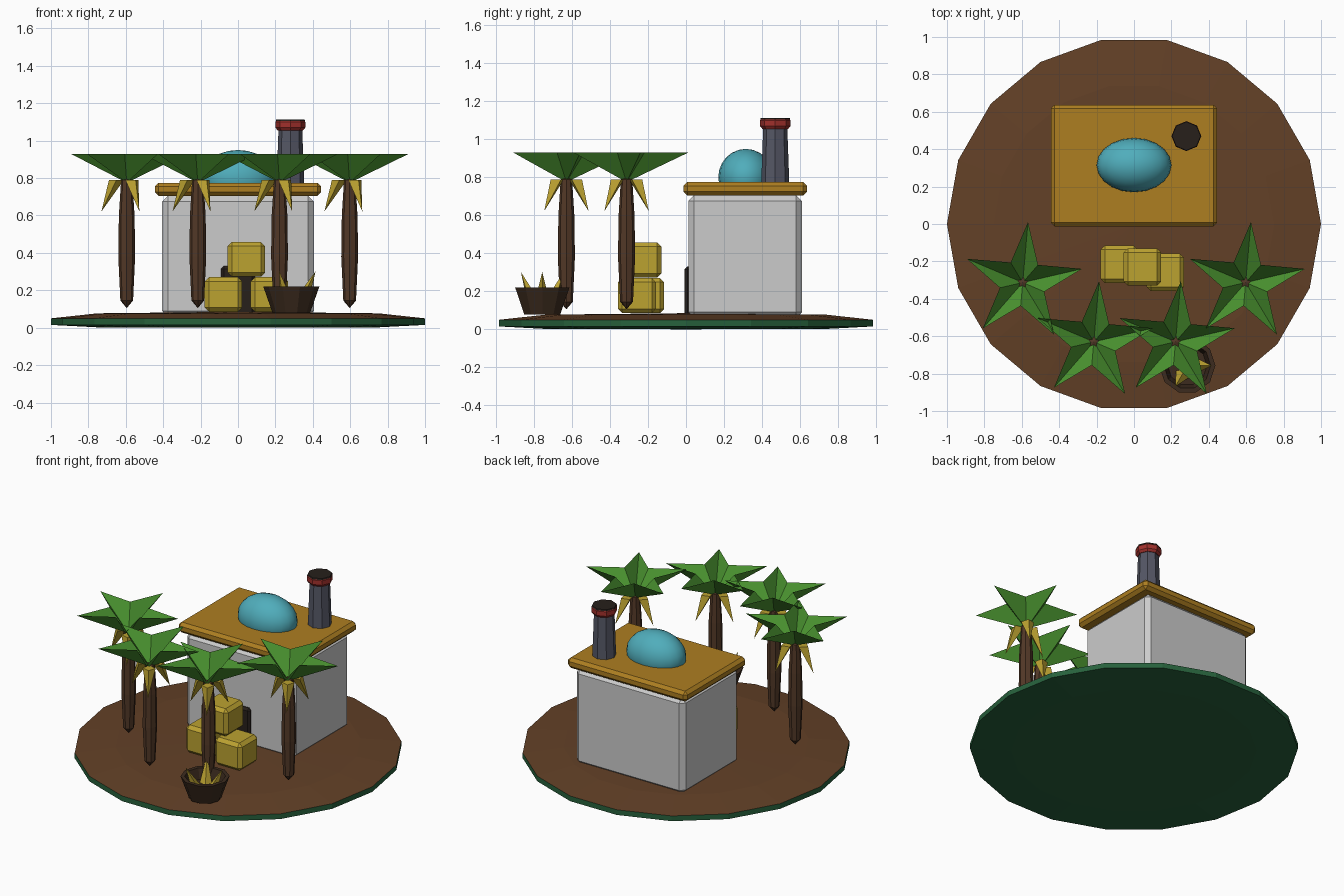
import bpy, bmesh
from math import sin, cos, radians, pi
from mathutils import Vector

if "Cube" in bpy.data.objects:
    bpy.data.objects.remove(bpy.data.objects["Cube"])

MATS = {}
COLORS = {
    "soil": (.125, .052, .02), "grass": (.02, .12, .045), "gold": (.42, .21, .015),
    "teal": (.08, .42, .50), "leaf": (.07, .30, .03), "bark": (.085, .04, .02),
    "yellow": (.50, .36, .03), "slate": (.09, .095, .13), "red": (.36, .03, .025),
    "dark": (.02, .014, .011), "pot": (.045, .024, .013),
}


def finish(name, bm, color=None, loc=(0, 0, 0)):
    bmesh.ops.recalc_face_normals(bm, faces=bm.faces)
    me = bpy.data.meshes.new(name)
    bm.to_mesh(me)
    bm.free()
    ob = bpy.data.objects.new(name, me)
    ob.location = loc
    bpy.context.collection.objects.link(ob)
    if color:
        if color not in MATS:
            MATS[color] = bpy.data.materials.new(color)
            MATS[color].diffuse_color = (*COLORS[color], 1)
        me.materials.append(MATS[color])
    return ob


def box(name, lo, hi, color=None, bevel=.02):
    bm = bmesh.new()
    bmesh.ops.create_cube(bm, size=1)
    for v in bm.verts:
        v.co = [l + (h - l) * (c + .5) for l, h, c in zip(lo, hi, v.co)]
    bmesh.ops.bevel(bm, geom=bm.edges[:], offset=bevel, segments=1, affect='EDGES')
    return finish(name, bm, color)


def lathe(name, profile, sides, color, loc=(0, 0, 0)):
    """Spin (radius, z) points around z; a zero radius closes to a point."""
    bm = bmesh.new()
    rings = []
    for r, z in profile:
        n = sides if r > 0 else 1
        rings.append([bm.verts.new((r * cos(2 * pi * i / sides), r * sin(2 * pi * i / sides), z))
                      for i in range(n)])
    for a, b in zip(rings, rings[1:]):
        for i in range(sides):
            j = (i + 1) % sides
            quad = [a[i % len(a)], a[j % len(a)], b[j % len(b)], b[i % len(b)]]
            bm.faces.new(list(dict.fromkeys(quad)))
    return finish(name, bm, color, loc)


def spikes(name, start_angle, root, tip, width, loc):
    """Three four-sided pointed leaves; root and tip are (radius, z)."""
    bm = bmesh.new()
    for k in range(3):
        a = radians(start_angle + 120 * k)
        out, side = Vector((cos(a), sin(a), 0)), Vector((-sin(a), cos(a), 0))
        base = out * root[0] + Vector((0, 0, root[1]))
        end = bm.verts.new(out * tip[0] + Vector((0, 0, tip[1])))
        ring = [bm.verts.new(base + d * width) for d in (out, side, -out, -side)]
        bm.faces.new(ring)
        for i in range(4):
            bm.faces.new((ring[i], ring[(i + 1) % 4], end))
    return finish(name, bm, "yellow", loc)


def palm_crown(name, loc):
    """Five-pointed star folded down to its centre."""
    bm = bmesh.new()
    centre = bm.verts.new((0, 0, .775))
    rim = []
    for i in range(10):
        a = radians(85 + 36 * i)
        r = .125 if i % 2 else .325
        rim.append(bm.verts.new((r * cos(a), r * sin(a), .93)))
    for i in range(10):
        bm.faces.new((rim[i], rim[(i + 1) % 10], centre))
    return finish(name, bm, "leaf", loc)


# Island
lathe("island_base", [(0, 0), (.75, .002), (1, .015), (1, .05), (0, .05)], 18, "grass")
lathe("island_soil", [(0, .051), (1, .05), (.75, .077), (0, .085)], 18, "soil")

# House
box("house_walls", (-.405, .012, .06), (.405, .61, .705), bevel=.03)
box("roof", (-.445, -.013, .705), (.445, .637, .775), "gold")
box("door", (-.09, -.008, .07), (.09, .03, .33), "dark", .015)

# Roof dome
bm = bmesh.new()
bmesh.ops.create_uvsphere(bm, u_segments=20, v_segments=12, radius=1)
for v in bm.verts:
    v.co = (v.co.x * .2, v.co.y * .145, v.co.z * .15)
for f in bm.faces:
    f.smooth = True
finish("roof_dome", bm, "teal", (0, .315, .80))

# Chimney
spot = (.28, .47, 0)
lathe("chimney_shaft", [(0, .74), (.075, .74), (.063, 1.075), (0, 1.075)], 8, "slate", spot)
lathe("chimney_cap", [(0, 1.055), (.068, 1.055), (.08, 1.07), (.08, 1.10), (.072, 1.11), (0, 1.11)],
      8, "red", spot)
lathe("chimney_opening", [(0, 1.1), (.079, 1.104), (.076, 1.113), (0, 1.113)], 8, "dark", spot)

# Crates
for i, (x, y, z) in enumerate([(-.078, -.215, .085), (.168, -.258, .085), (.045, -.23, .273)]):
    box(f"crate_{i + 1}", (x - .1, y - .1, z), (x + .1, y + .1, z + .185), "yellow", .022)

# Palms
for i, (x, y) in enumerate([(-.595, -.313), (-.215, -.63), (.222, -.63), (.597, -.313)], 1):
    lathe(f"palm_trunk_{i}", [(0, .105), (.034, .145), (.045, .38), (.042, .6), (.03, .79), (0, .80)],
          8, "bark", (x, y, 0))
    palm_crown(f"palm_crown_{i}", (x, y, 0))
    spikes(f"palm_dry_leaves_{i}", 180, (.055, .79), (.135, .622), .04, (x, y, 0))

# Planter
spot = (.285, -.757, 0)
lathe("planter", [(0, .078), (.1, .078), (.15, .22), (.125, .22), (.105, .15), (0, .15)], 10, "pot", spot)
spikes("planter_leaves", 0, (.05, .14), (.13, .302), .04, spot)

for m in bpy.data.materials:
    if m.users and not m.is_grease_pencil:
        m.use_nodes = True
        m.node_tree.nodes["Principled BSDF"].inputs["Base Color"].default_value = m.diffuse_color
